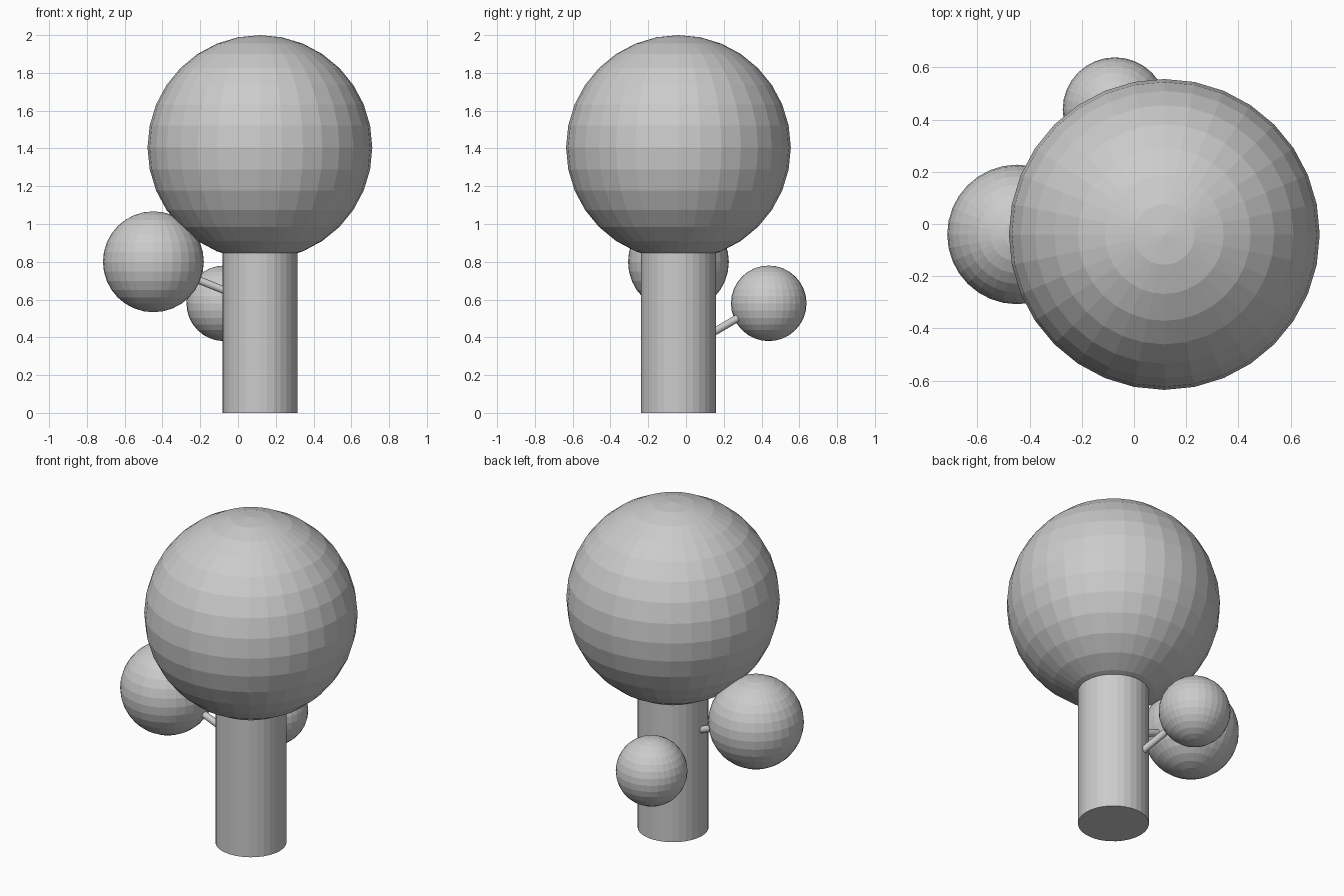
import bpy
from mathutils import Vector

if "Cube" in bpy.data.objects:
    bpy.data.objects.remove(bpy.data.objects["Cube"])

grey = bpy.data.materials.new("light grey")
grey.diffuse_color = (0.6, 0.6, 0.6, 1)
grey.use_nodes = True
grey.node_tree.nodes["Principled BSDF"].inputs["Base Color"].default_value = grey.diffuse_color


def finish(name):
    ob = bpy.context.object
    ob.name = name
    ob.data.materials.append(grey)
    return ob


def ball(name, centre, radius):
    bpy.ops.mesh.primitive_uv_sphere_add(segments=32, ring_count=16,
                                         radius=radius, location=centre)
    return finish(name)


def rod(name, start, end, radius):
    a, b = Vector(start), Vector(end)
    bpy.ops.mesh.primitive_cylinder_add(vertices=32, radius=radius,
                                        depth=(b - a).length, location=(a + b) / 2)
    ob = finish(name)
    ob.rotation_euler = (b - a).to_track_quat('Z', 'Y').to_euler()
    return ob


TX, TY = 0.116, -0.04  # trunk axis

# Trunk and main crown
rod("trunk", (TX, TY, 0), (TX, TY, 0.9), 0.198)
ball("crown", (TX, TY, 1.405), 0.595)

# Side foliage
ball("left_foliage", (-0.448, TY, 0.80), 0.267)
ball("back_foliage", (-0.073, 0.438, 0.58), 0.2)

# Thin branches running from inside the trunk into the foliage
rod("left_branch", (0.0, TY, 0.62), (-0.40, TY, 0.78), 0.02)
rod("back_branch", (0.06, 0.10, 0.40), (-0.04, 0.355, 0.55), 0.02)
